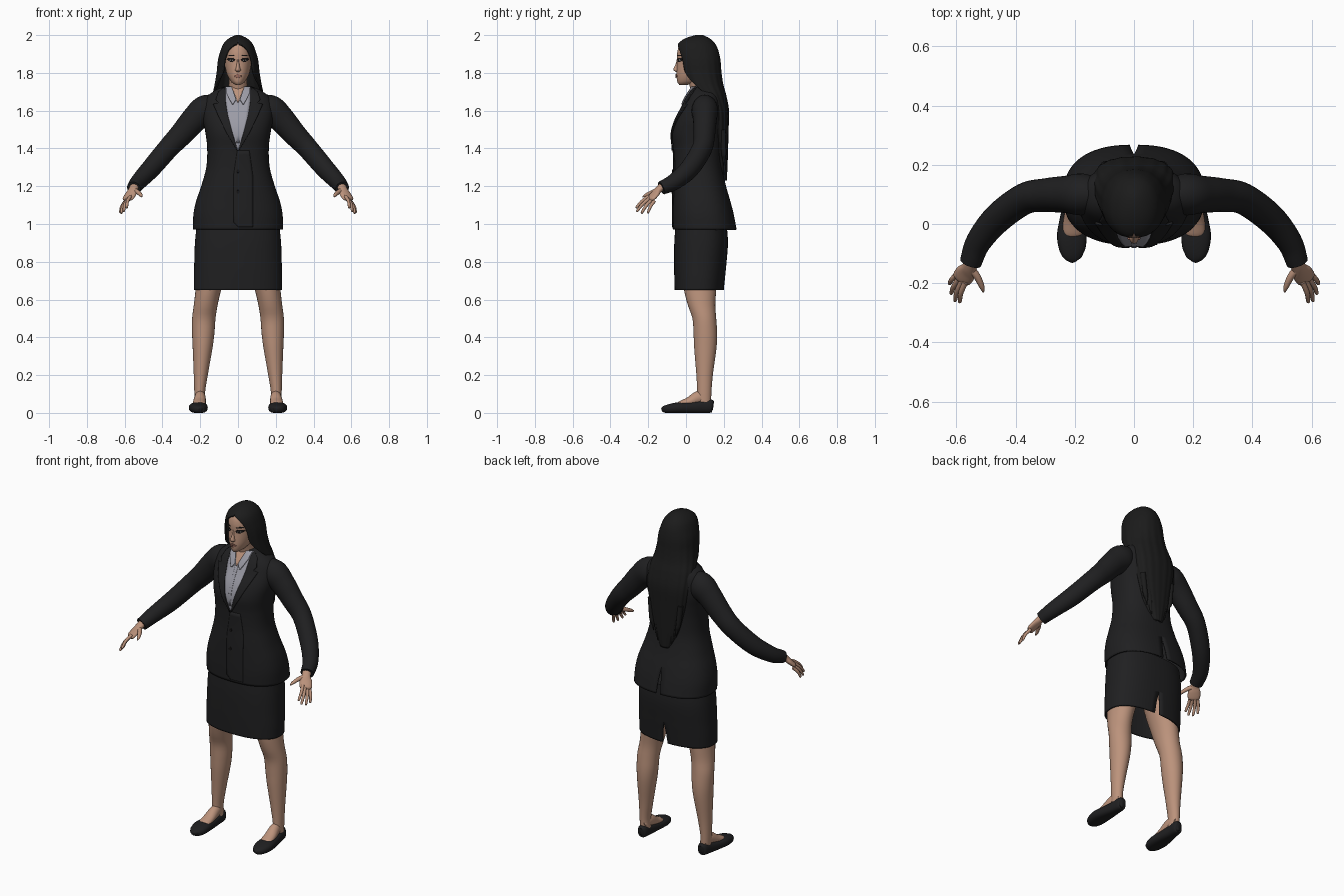
import bpy, bmesh, math
from mathutils import Vector


def material(name, rgb):
    m = bpy.data.materials.new(name)
    m.diffuse_color = (*rgb, 1)
    return m


CLOTH = material("black_cloth", (.014, .014, .015))
HAIR = material("black_hair", (.011, .011, .011))
SKIN = material("skin", (.50, .29, .20))
SHIRT = material("grey_shirt", (.33, .33, .38))
LIPS = material("lips", (.33, .15, .11))
DARK = material("lash_black", (.008, .007, .007))
WHITE = material("eye_white", (.5, .46, .43))


def sample(keys, rows, t):
    """Smooth curve through rows of numbers placed at the given keys."""
    n = len(keys)
    i = max(j for j in range(n - 1) if keys[j] <= t or j == 0)
    h = keys[i + 1] - keys[i]
    u = (t - keys[i]) / h

    def slope(j, c):
        a, b = max(j - 1, 0), min(j + 1, n - 1)
        return (rows[b][c] - rows[a][c]) / (keys[b] - keys[a])
    return [(2*u**3 - 3*u*u + 1) * rows[i][c] + (u**3 - 2*u*u + u) * h * slope(i, c)
            + (3*u*u - 2*u**3) * rows[i+1][c] + (u**3 - u*u) * h * slope(i+1, c)
            for c in range(len(rows[0]))]


def spow(v, e):
    return math.copysign(abs(v) ** e, v)


def finish(name, verts, faces, mat, thick=0, mirror=False, angle=50):
    bm = bmesh.new()
    vs = [bm.verts.new(v) for v in verts]
    for f in faces:
        bm.faces.new([vs[i] for i in f])
    bmesh.ops.remove_doubles(bm, verts=bm.verts, dist=.00005)
    me = bpy.data.meshes.new(name)
    bm.to_mesh(me)
    bm.free()
    ob = bpy.data.objects.new(name, me)
    bpy.context.collection.objects.link(ob)
    me.materials.append(mat)
    bpy.ops.object.select_all(action='DESELECT')
    ob.select_set(True)
    bpy.context.view_layer.objects.active = ob
    bpy.ops.object.shade_smooth_by_angle(angle=math.radians(angle))
    if thick:
        s = ob.modifiers.new("thickness", 'SOLIDIFY')
        s.thickness, s.offset = thick, -1
    if mirror:
        ob.modifiers.new("mirror", 'MIRROR').use_axis = (True, False, False)
    return ob


def strips(rings, width):
    return [(r*width + i, r*width + i + 1, (r+1)*width + i + 1, (r+1)*width + i)
            for r in range(rings - 1) for i in range(width - 1)]


def loft(name, prof, mat, p=2.0, seam=math.pi/2, n=48, rings=40, bottom=False,
         thick=0, mirror=False, ripple=0):
    """Stacked oval rings; prof rows are (z, centre x, half width, front y, back y, seam gap)."""
    keys = [r[0] for r in prof]
    verts = []
    for k in range(rings):
        z = keys[0] + (keys[-1] - keys[0]) * k / (rings - 1)
        _, cx, rx, yf, yb, gap = sample(keys, prof, z)
        gap = max(gap, 0)
        fade = ripple * min(1, max(0, (1.95 - z) / .3))
        for i in range(n + 1):
            a = seam + gap + (2*math.pi - 2*gap) * i / n
            s = 1 + fade * math.cos(17 * a)
            verts.append((cx + s*rx*spow(math.cos(a), 2/p),
                          (yf + yb)/2 + s*(yb - yf)/2*spow(math.sin(a), 2/p), z))
    faces = strips(rings, n + 1)
    faces.append(tuple(range((rings-1)*(n+1), rings*(n+1))))
    if bottom:
        faces.append(tuple(range(n, -1, -1)))
    return finish(name, verts, faces, mat, thick, mirror)


def tube(name, path, mat, p=2.0, n=20, sub=6, floor=None):
    """Oval tube; path rows are (x, y, z, side radius, upright radius). Mirrored in x."""
    keys = list(range(len(path)))
    m = sub * (len(path) - 1)
    pts = [sample(keys, path, k / sub) for k in range(m + 1)]
    verts = []
    for k, q in enumerate(pts):
        d = (Vector(pts[min(k+1, m)][:3]) - Vector(pts[max(k-1, 0)][:3])).normalized()
        side = d.cross(Vector((0, 0, 1))).normalized()
        up = side.cross(d)
        for i in range(n + 1):
            a = 2*math.pi*(i % n)/n
            v = (Vector(q[:3]) + side*q[3]*spow(math.cos(a), 2/p)
                 + up*q[4]*spow(math.sin(a), 2/p))
            if floor is not None:
                v.z = max(v.z, floor)
            verts.append(v)
    w = n + 1
    faces = [f[::-1] for f in strips(m + 1, w)]
    faces += [tuple(range(n)), tuple(m*w + i for i in range(n-1, -1, -1))]
    ob = finish(name, verts, faces, mat, mirror=True)
    bm = bmesh.new()
    bm.from_mesh(ob.data)
    bmesh.ops.recalc_face_normals(bm, faces=bm.faces)
    bm.to_mesh(ob.data)
    bm.free()
    return ob


def panel(name, prof, p, rows, off, mat, mirror=True, thick=.007, m=8, k=6):
    """Plate lying on the front of a lofted body; rows are (z, x from, x to)."""
    keys = [r[0] for r in prof]
    grid = [[a + (b - a)*j/k for a, b in zip(r, s)]
            for r, s in zip(rows, rows[1:]) for j in range(k)] + [rows[-1]]
    verts = []
    for z, x0, x1 in grid:
        _, cx, rx, yf, yb, _g = sample(keys, prof, z)
        for i in range(m + 1):
            x = x0 + (x1 - x0)*i/m
            d = max(0, 1 - abs(x/rx)**p)**(1/p)
            verts.append((x, (yf + yb)/2 - d*(yb - yf)/2 - off, z))
    return finish(name, verts, strips(len(grid), m + 1), mat, thick, mirror)


# Jacket body with back vent
jacket = [(.97, 0, .238, -.07, .268, .035), (1.05, 0, .236, -.072, .253, .02),
          (1.12, 0, .222, -.071, .235, 0), (1.2, 0, .195, -.07, .212, 0),
          (1.3, 0, .168, -.066, .192, 0), (1.4, 0, .163, -.068, .19, 0),
          (1.48, 0, .172, -.074, .195, 0), (1.55, 0, .185, -.056, .2, 0),
          (1.62, 0, .186, -.02, .195, 0), (1.67, 0, .168, .004, .185, 0),
          (1.705, 0, .125, .025, .168, 0), (1.73, 0, .07, .04, .14, 0)]
JP = 2.4
loft("jacket", jacket, CLOTH, JP, n=64, rings=60, thick=.008)
panel("jacket_front_overlap", jacket, JP, [(.985, .0, .08), (1.01, -.025, .08),
      (1.25, -.025, .08), (1.39, -.004, .06)], .003, CLOTH, mirror=False)
for z in (1.17, 1.28):
    panel("jacket_button", jacket, JP, [(z-.009, -.004, .004), (z, -.009, .009),
          (z+.009, -.004, .004)], .007, DARK, mirror=False)

# Shirt front, open neck, collar and lapels
panel("shirt_front", jacket, JP, [(1.39, -.003, .003), (1.55, -.05, .05), (1.65, -.066, .066),
      (1.727, -.068, .068)], .004, SHIRT, mirror=False)
panel("shirt_placket", jacket, JP, [(1.43, -.008, .008), (1.66, -.009, .009)], .006, SHIRT,
      mirror=False)
panel("open_neck", jacket, JP, [(1.645, -.002, .002), (1.7, -.022, .022), (1.727, -.036, .036)],
      .008, SKIN, mirror=False)
panel("shirt_collar", jacket, JP, [(1.635, .026, .03), (1.66, .01, .045), (1.695, .022, .062),
      (1.729, .035, .066)], .013, SHIRT)
panel("lapel", jacket, JP, [(1.39, .001, .006), (1.48, .029, .06), (1.58, .055, .108),
      (1.635, .064, .132), (1.642, .065, .105), (1.66, .066, .118), (1.7, .067, .105),
      (1.722, .067, .08)], .008, CLOTH)

# Sleeves
tube("sleeve", [(.10, .1, 1.63, .045, .055), (.17, .1, 1.605, .07, .078),
     (.23, .1, 1.555, .063, .07), (.30, .097, 1.475, .057, .062), (.37, .085, 1.40, .053, .056),
     (.46, .02, 1.295, .05, .052), (.525, -.06, 1.225, .043, .044),
     (.552, -.13, 1.19, .037, .036)], CLOTH, n=28)

# Hands
tube("palm", [(.54, -.105, 1.215, .026, .022), (.556, -.145, 1.182, .025, .018),
     (.568, -.165, 1.158, .034, .016), (.583, -.186, 1.134, .033, .013),
     (.588, -.193, 1.126, .02, .006)], SKIN)
fingers = {"index_finger": ((.570, -.197, 1.147), (.590, -.266, 1.085)),
           "middle_finger": ((.581, -.192, 1.137), (.606, -.262, 1.066)),
           "ring_finger": ((.590, -.182, 1.128), (.619, -.237, 1.056)),
           "little_finger": ((.596, -.168, 1.121), (.625, -.203, 1.058))}
for name, (a, b) in fingers.items():
    a, b = Vector(a), Vector(b)
    mid = a.lerp(b, .5) + Vector((.005, -.002, .004))
    tube(name, [(*a, .0095, .0095), (*mid, .0085, .0085), (*a.lerp(b, .93), .0065, .0065),
         (*b, .002, .002)], SKIN, n=10, sub=4)
tube("thumb", [(.552, -.15, 1.178, .014, .014), (.53, -.178, 1.168, .012, .012),
     (.514, -.212, 1.153, .009, .009), (.509, -.23, 1.144, .003, .003)], SKIN, n=10, sub=4)

# Skirt with back slit
loft("skirt", [(.65, 0, .234, -.06, .2, .045), (.72, 0, .234, -.062, .207, .025),
     (.78, 0, .232, -.063, .213, 0), (.9, 0, .228, -.062, .222, 0),
     (1.0, 0, .218, -.055, .215, 0)], CLOTH, JP, n=64, thick=.008)

# Legs
loft("leg", [(.04, .2, .028, .06, .133, 0), (.1, .203, .028, .06, .134, 0),
     (.2, .197, .037, .055, .142, 0), (.35, .187, .053, .043, .162, 0),
     (.42, .184, .059, .04, .165, 0), (.5, .181, .062, .034, .16, 0),
     (.57, .171, .063, .01, .155, 0), (.65, .157, .068, -.01, .16, 0),
     (.8, .125, .085, -.03, .17, 0), (.9, .115, .09, -.03, .18, 0)],
     SKIN, n=28, bottom=True, mirror=True)

# Feet and flat shoes
tube("foot", [(.2, .125, .07, .02, .02), (.2, .075, .082, .028, .036),
     (.204, .015, .058, .034, .025), (.206, -.03, .044, .034, .018),
     (.206, -.045, .04, .02, .01)], SKIN)
tube("shoe", [(.2, .145, .036, .01, .02), (.2, .132, .037, .027, .035),
     (.203, .08, .032, .034, .033), (.207, .02, .028, .043, .03), (.21, -.04, .027, .05, .029),
     (.207, -.09, .022, .043, .024), (.2, -.118, .018, .025, .016),
     (.197, -.125, .016, .006, .006)], CLOTH, p=2.5, floor=0)

# Neck and head
loft("neck", [(1.66, 0, .058, .035, .15, 0), (1.72, 0, .05, .022, .13, 0),
     (1.8, 0, .048, .0, .12, 0)], SKIN, n=28, rings=12)
head = [(1.737, 0, .014, -.036, .01, 0), (1.75, 0, .033, -.045, .06, 0),
        (1.78, 0, .053, -.05, .11, 0), (1.81, 0, .064, -.05, .14, 0),
        (1.86, 0, .071, -.047, .15, 0), (1.91, 0, .07, -.046, .15, 0),
        (1.95, 0, .057, -.032, .14, 0), (1.975, 0, .03, 0, .11, 0)]
loft("head", head, SKIN, 2.1, n=40, bottom=True)

# Face details
loft("nose", [(1.806, 0, .009, -.055, -.035, 0), (1.813, 0, .0155, -.065, -.03, 0),
     (1.822, 0, .012, -.066, -.03, 0), (1.85, 0, .007, -.054, -.03, 0),
     (1.88, 0, .006, -.047, -.03, 0)], SKIN, n=16, rings=16, bottom=True)
panel("lips", head, 2.1, [(1.774, -.006, .006), (1.778, -.016, .016), (1.784, -.023, .023),
      (1.79, -.012, .012), (1.793, -.004, .004)], .006, LIPS, mirror=False)
panel("mouth_line", head, 2.1, [(1.7832, -.02, .02), (1.7848, -.02, .02)], .0068, DARK,
      mirror=False)
panel("lashes", head, 2.1, [(1.858, .03, .04), (1.864, .02, .05), (1.872, .017, .058),
      (1.879, .028, .05)], .002, DARK)
panel("eye_white", head, 2.1, [(1.861, .031, .038), (1.866, .025, .046), (1.871, .03, .042)],
      .003, WHITE)
panel("iris", head, 2.1, [(1.8605, .033, .038), (1.866, .03, .041), (1.872, .033, .038)],
      .004, DARK)
panel("eyebrow", head, 2.1, [(1.889, .018, .04), (1.893, .02, .057), (1.896, .035, .05)],
      .0015, DARK)

# Long straight hair, open around the face and lying down the back
loft("hair", [(1.23, 0, .04, .13, .216, 1.5), (1.35, 0, .085, .13, .221, 1.57),
     (1.5, 0, .12, .11, .225, 1.57), (1.6, 0, .135, .09, .227, 1.5),
     (1.68, 0, .135, .04, .213, 1.4), (1.74, 0, .124, -.01, .197, 1.1),
     (1.8, 0, .114, -.035, .188, .8), (1.87, 0, .106, -.047, .182, .73),
     (1.92, 0, .092, -.052, .171, .58), (1.945, 0, .082, -.047, .16, .28),
     (1.96, 0, .073, -.038, .15, 0), (1.985, 0, .046, 0, .122, 0),
     (2.0, 0, .012, .05, .09, 0)], HAIR, 2.15, seam=-math.pi/2, n=96, rings=70,
     thick=.011, ripple=.012)
# Loose strands at the tips
for i, (x, z) in enumerate([(.02, 1.22), (.05, 1.26), (.08, 1.31)]):
    tube("hair_strand", [(x + .02, .195, 1.5, .016, .016), (x + .008, .2, 1.38, .014, .014),
         (x, .203 - .04*x, z + .04, .009, .009), (x - .004, .205 - .04*x, z, .002, .002)],
         HAIR, n=8, sub=4)
